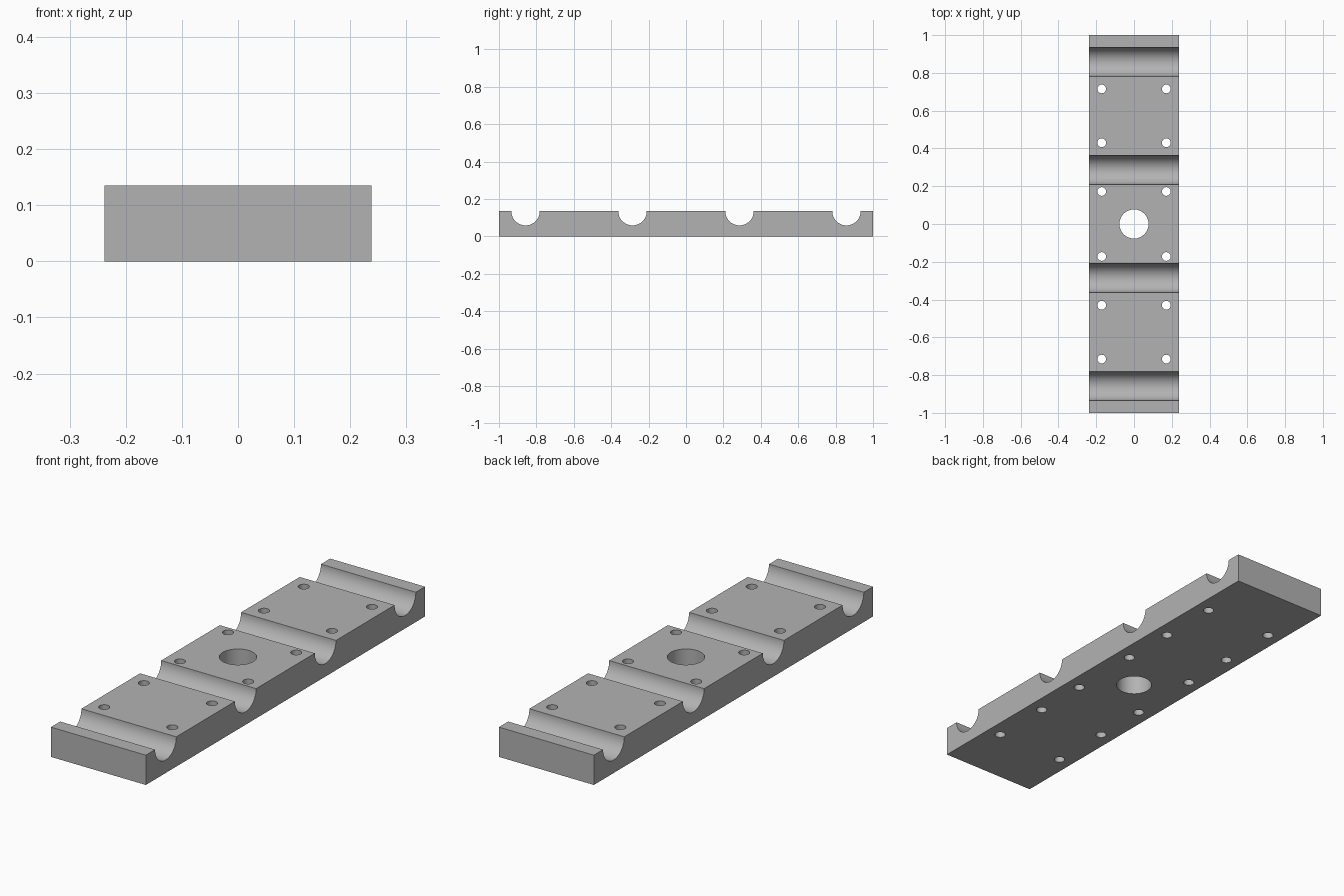
import bpy
import bmesh
from math import cos, sin, pi, radians
from mathutils import Matrix

cube = bpy.data.objects.get("Cube")
if cube:
    bpy.data.objects.remove(cube, do_unlink=True)

HALF_W, HALF_L, HEIGHT = 0.238, 1.0, 0.135
GROOVE_R, GROOVE_Y = 0.076, (-0.858, -0.286, 0.286, 0.858)
BOLT_R, BOLT_X, BOLT_Y = 0.023, 0.171, (0.172, 0.43, 0.715)
BORE_R = 0.077
ARC_STEPS = 32

grey = bpy.data.materials.new("plain grey")
grey.use_nodes = True
colour = (0.45, 0.45, 0.45, 1)
grey.diffuse_color = colour
grey.node_tree.nodes["Principled BSDF"].inputs["Base Color"].default_value = colour


def mesh_object(name, bm):
    bmesh.ops.recalc_face_normals(bm, faces=bm.faces)
    mesh = bpy.data.meshes.new(name)
    bm.to_mesh(mesh)
    bm.free()
    mesh.materials.append(grey)
    obj = bpy.data.objects.new(name, mesh)
    bpy.context.collection.objects.link(obj)
    return obj


# Block: side profile with four half-round grooves, extruded across the width
profile = [(-HALF_L, 0), (-HALF_L, HEIGHT)]
for centre in GROOVE_Y:
    for i in range(ARC_STEPS + 1):
        a = pi + pi * i / ARC_STEPS
        profile.append((centre + GROOVE_R * cos(a), HEIGHT + GROOVE_R * sin(a)))
profile += [(HALF_L, HEIGHT), (HALF_L, 0)]

bm = bmesh.new()
side = bm.faces.new([bm.verts.new((-HALF_W, y, z)) for y, z in profile])
extruded = bmesh.ops.extrude_face_region(bm, geom=[side], use_keep_orig=True)
moved = [v for v in extruded["geom"] if isinstance(v, bmesh.types.BMVert)]
bmesh.ops.translate(bm, verts=moved, vec=(2 * HALF_W, 0, 0))
block = mesh_object("grooved_block", bm)

# Hole cutters: central bore and twelve bolt holes
holes = [(0, 0, BORE_R, 64)]
holes += [(sx * BOLT_X, sy * y, BOLT_R, 32)
          for sx in (-1, 1) for sy in (-1, 1) for y in BOLT_Y]
bm = bmesh.new()
for x, y, radius, sides in holes:
    bmesh.ops.create_cone(bm, cap_ends=True, segments=sides, radius1=radius,
                          radius2=radius, depth=4 * HEIGHT,
                          matrix=Matrix.Translation((x, y, HEIGHT / 2)))
cutter = mesh_object("hole_cutter", bm)
cutter.hide_render = True

# Cut the holes and remove the helper
bpy.ops.object.select_all(action="DESELECT")
block.select_set(True)
bpy.context.view_layer.objects.active = block
cut = block.modifiers.new("holes", "BOOLEAN")
cut.operation = "DIFFERENCE"
cut.solver = "EXACT"
cut.object = cutter
bpy.ops.object.modifier_apply(modifier=cut.name)
bpy.data.objects.remove(cutter, do_unlink=True)

bpy.ops.object.shade_smooth_by_angle(angle=radians(30))
